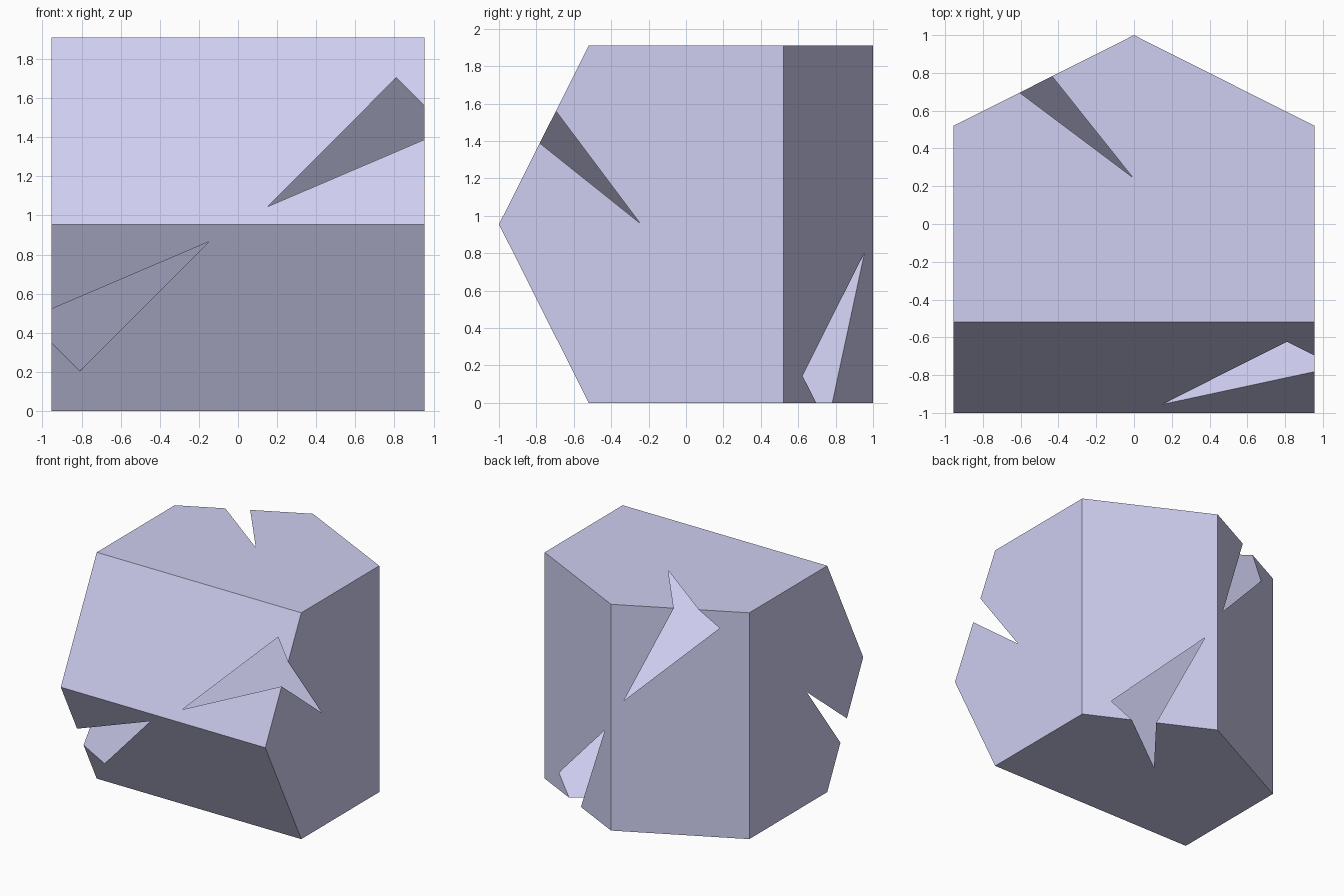
import bpy, bmesh
from mathutils import Vector

if "Cube" in bpy.data.objects:
    bpy.data.objects.remove(bpy.data.objects["Cube"])

A = 0.955    # half width and half height
S = 0.52     # shoulder: where each wedge starts along y
T = Vector((1.122, -0.955, 0.672))   # one corner of the tetrahedral cavity


def quarter_turn(p):
    # symmetry of the whole solid: turn 90 degrees about y and flip front to back
    return Vector((p.z, -p.y, -p.x))


def orbit(p):
    pts = [Vector(p)]
    for _ in range(3):
        pts.append(quarter_turn(pts[-1]))
    return pts


def hull(name, points):
    bm = bmesh.new()
    for p in points:
        bm.verts.new(p + Vector((0, 0, A)))
    bmesh.ops.convex_hull(bm, input=bm.verts)
    bmesh.ops.dissolve_limit(bm, angle_limit=0.01, verts=bm.verts, edges=bm.edges)
    bmesh.ops.recalc_face_normals(bm, faces=bm.faces)
    me = bpy.data.meshes.new(name)
    bm.to_mesh(me)
    bm.free()
    ob = bpy.data.objects.new(name, me)
    bpy.context.collection.objects.link(ob)
    return ob


# Body: a block with a horizontal wedge in front and an upright wedge behind
body = hull("twisted_wedge_body", orbit((A, -1, 0)) + orbit((A, -S, A)) + orbit((A, -S, -A)))

# Cavity: a tetrahedron whose four corners break out through the surface
cavity = hull("tetrahedron_cavity_cutter", orbit(T))
cavity.hide_render = True
cavity.hide_viewport = False

cut = body.modifiers.new("cavity", 'BOOLEAN')
cut.operation = 'DIFFERENCE'
cut.solver = 'EXACT'
cut.object = cavity

# Apply the cut and remove the cutter
bpy.context.view_layer.objects.active = body
body.select_set(True)
bpy.ops.object.modifier_apply(modifier=cut.name)
bpy.data.objects.remove(cavity)

# Lavender finish
mat = bpy.data.materials.new("lavender")
mat.diffuse_color = (0.62, 0.62, 0.88, 1)
mat.use_nodes = True
mat.node_tree.nodes["Principled BSDF"].inputs["Base Color"].default_value = mat.diffuse_color
body.data.materials.clear()
body.data.materials.append(mat)
